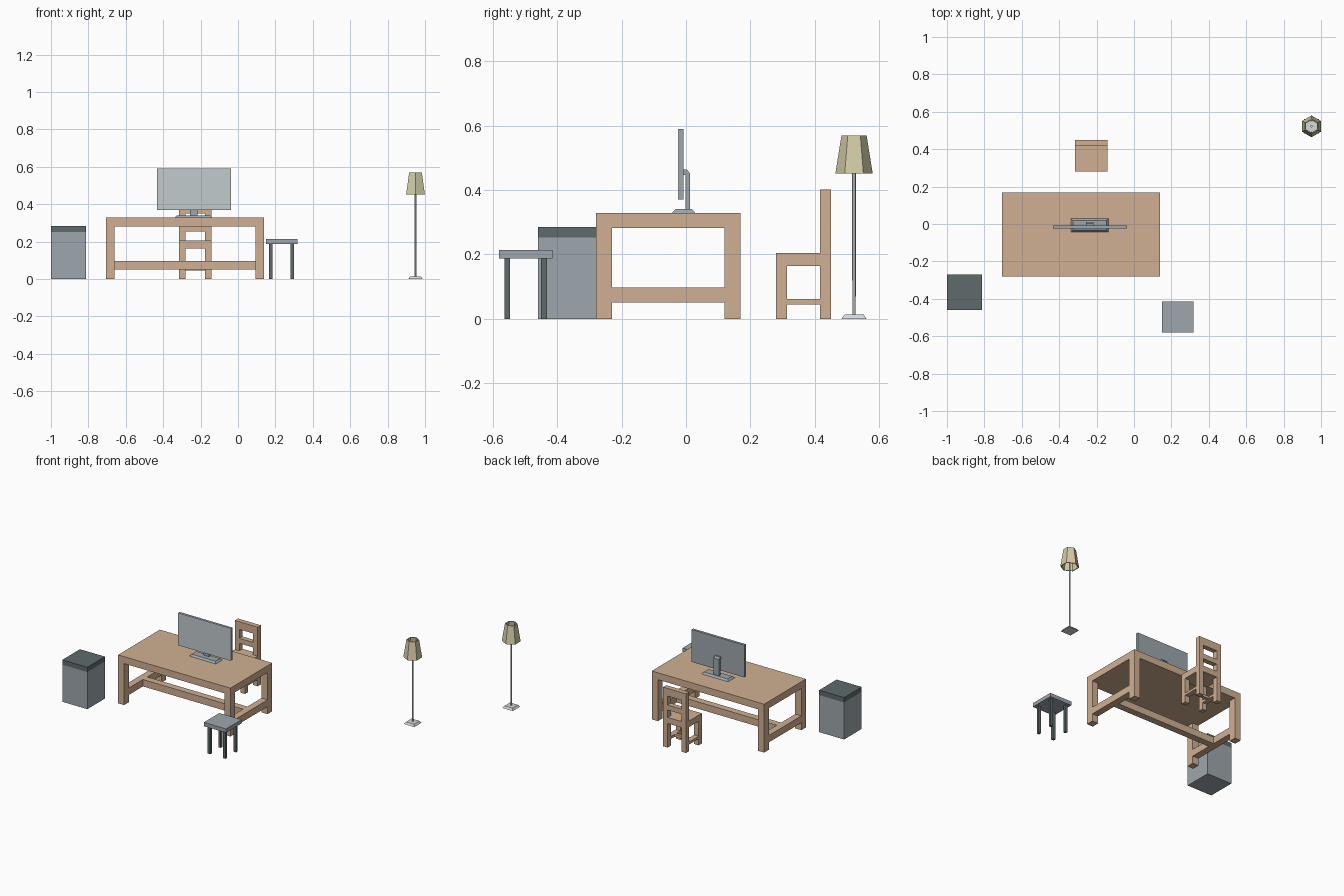
import bpy, bmesh, math
from mathutils import Vector

if "Cube" in bpy.data.objects:
    bpy.data.objects.remove(bpy.data.objects["Cube"])


def material(name, rgb):
    def lin(c):
        c /= 255
        return c / 12.92 if c <= 0.04045 else ((c + 0.055) / 1.055) ** 2.4
    m = bpy.data.materials.new(name)
    m.diffuse_color = (*[lin(c) for c in rgb], 1)
    m.use_nodes = True
    m.node_tree.nodes["Principled BSDF"].inputs["Base Color"].default_value = m.diffuse_color
    return m


WOOD = material("wood", (208, 176, 147))
METAL = material("grey metal", (157, 167, 173))
DARK = material("dark metal", (94, 107, 107))
SCREEN = material("pale screen", (194, 203, 205))
SHADE = material("cream shade", (212, 205, 168))
PALE = material("pale metal", (212, 217, 220))


def finish(name, bm, mat):
    bmesh.ops.recalc_face_normals(bm, faces=bm.faces)
    me = bpy.data.meshes.new(name)
    bm.to_mesh(me)
    bm.free()
    me.materials.append(mat)
    ob = bpy.data.objects.new(name, me)
    bpy.context.collection.objects.link(ob)
    return ob


def box(name, x, y, z, mat, inset=0.0):
    """Box from (min, max) ranges; inset narrows the top face."""
    bm = bmesh.new()
    lo = [bm.verts.new(p) for p in
          ((x[0], y[0], z[0]), (x[1], y[0], z[0]), (x[1], y[1], z[0]), (x[0], y[1], z[0]))]
    a, b, c, d = x[0] + inset, x[1] - inset, y[0] + inset, y[1] - inset
    hi = [bm.verts.new(p) for p in
          ((a, c, z[1]), (b, c, z[1]), (b, d, z[1]), (a, d, z[1]))]
    bm.faces.new(lo)
    bm.faces.new(hi)
    for i in range(4):
        j = (i + 1) % 4
        bm.faces.new((lo[i], lo[j], hi[j], hi[i]))
    return finish(name, bm, mat)


def lathe(name, cx, cy, profile, sides, mat, closed=False):
    """Rings of (radius, z) joined up; closed links last ring to first."""
    bm = bmesh.new()
    rings = []
    for r, z in profile:
        rings.append([bm.verts.new((cx + r * math.sin(2 * math.pi * i / sides),
                                    cy + r * math.cos(2 * math.pi * i / sides), z))
                      for i in range(sides)])
    pairs = list(zip(rings, rings[1:])) + ([(rings[-1], rings[0])] if closed else [])
    for p, q in pairs:
        for i in range(sides):
            j = (i + 1) % sides
            bm.faces.new((p[i], p[j], q[j], q[i]))
    if not closed:
        bm.faces.new(rings[0])
        bm.faces.new(rings[-1])
    return finish(name, bm, mat)


def ends(r, w):
    """The two strips of width w at the ends of a range."""
    return ((r[0], r[0] + w), (r[1] - w, r[1]))


def middle(r, w):
    c = (r[0] + r[1]) / 2
    return (c - w / 2, c + w / 2)


# Table with an H stretcher
tx, ty, tw, td = (-0.706, 0.139), (-0.28, 0.169), 0.046, 0.05
box("table_top", tx, ty, (0.282, 0.329), WOOD)
for x in ends(tx, tw):
    for y in ends(ty, td):
        box("table_leg", x, y, (0, 0.282), WOOD)
    box("table_side_stretcher", x, (ty[0] + td, ty[1] - td), (0.05, 0.097), WOOD)
box("table_long_stretcher", (tx[0] + tw, tx[1] - tw), middle(ty, tw), (0.05, 0.097), WOOD)

# Chair, facing the table
cx, cy, cw = (-0.315, -0.143), (0.28, 0.45), 0.034
inner = (cx[0] + cw, cx[1] - cw)
back = (cy[1] - cw, cy[1])
box("chair_seat", cx, (cy[0], back[0]), (0.164, 0.205), WOOD)
box("chair_seat_rear", inner, back, (0.164, 0.205), WOOD)
for x in ends(cx, cw):
    box("chair_front_leg", x, (cy[0], cy[0] + cw), (0, 0.164), WOOD)
    box("chair_back_post", x, back, (0, 0.402), WOOD)
    box("chair_side_stretcher", x, (cy[0] + cw, back[0]), (0.045, 0.062), WOOD)
box("chair_cross_stretcher", inner, middle(cy, 0.02), (0.045, 0.062), WOOD)
box("chair_middle_rail", inner, back, (0.255, 0.289), WOOD)
box("chair_top_rail", inner, back, (0.35, 0.402), WOOD)

# Monitor: panel, front screen plate, bent neck, tapered base
box("monitor_panel", (-0.433, -0.037), (-0.022, -0.008), (0.37, 0.59), METAL)
box("monitor_screen", (-0.433, -0.037), (-0.025, -0.022), (0.37, 0.59), SCREEN)
box("monitor_base", (-0.337, -0.137), (-0.043, 0.029), (0.329, 0.341), METAL, 0.011)
neck = [(-0.002, 0.341), (0.012, 0.341), (0.012, 0.453), (0.002, 0.464),
        (-0.008, 0.464), (-0.008, 0.446), (-0.002, 0.446)]
bm = bmesh.new()
face = bm.faces.new([bm.verts.new((-0.257, y, z)) for y, z in neck])
ext = bmesh.ops.extrude_face_region(bm, geom=[face], use_keep_orig=True)
bmesh.ops.translate(bm, vec=Vector((0.041, 0, 0)),
                    verts=[v for v in ext["geom"] if isinstance(v, bmesh.types.BMVert)])
finish("monitor_neck", bm, METAL)

# Cabinet with a dark lid
kx, ky = (-1.0, -0.812), (-0.459, -0.27)
box("cabinet_body", kx, ky, (0, 0.252), METAL)
box("cabinet_lid", kx, ky, (0.252, 0.285), DARK)

# Stool with thin legs
sx, sy = (0.15, 0.317), (-0.581, -0.415)
box("stool_seat", sx, sy, (0.188, 0.214), METAL)
for x in ends((sx[0] + 0.017, sx[1] - 0.017), 0.018):
    for y in ends((sy[0] + 0.017, sy[1] - 0.017), 0.018):
        box("stool_leg", x, y, (0, 0.188), DARK)

# Floor lamp with an open six-sided shade
lx, ly = 0.949, 0.522
box("lamp_base", (lx - 0.039, lx + 0.039), (ly - 0.039, ly + 0.039), (0, 0.013), PALE, 0.009)
lathe("lamp_pole", lx, ly, [(0.005, 0.012), (0.006, 0.2), (0.006, 0.5)], 6, PALE)
lathe("lamp_shade", lx, ly, [(0.058, 0.451), (0.039, 0.57), (0.033, 0.57), (0.052, 0.451)],
      6, SHADE, closed=True)
